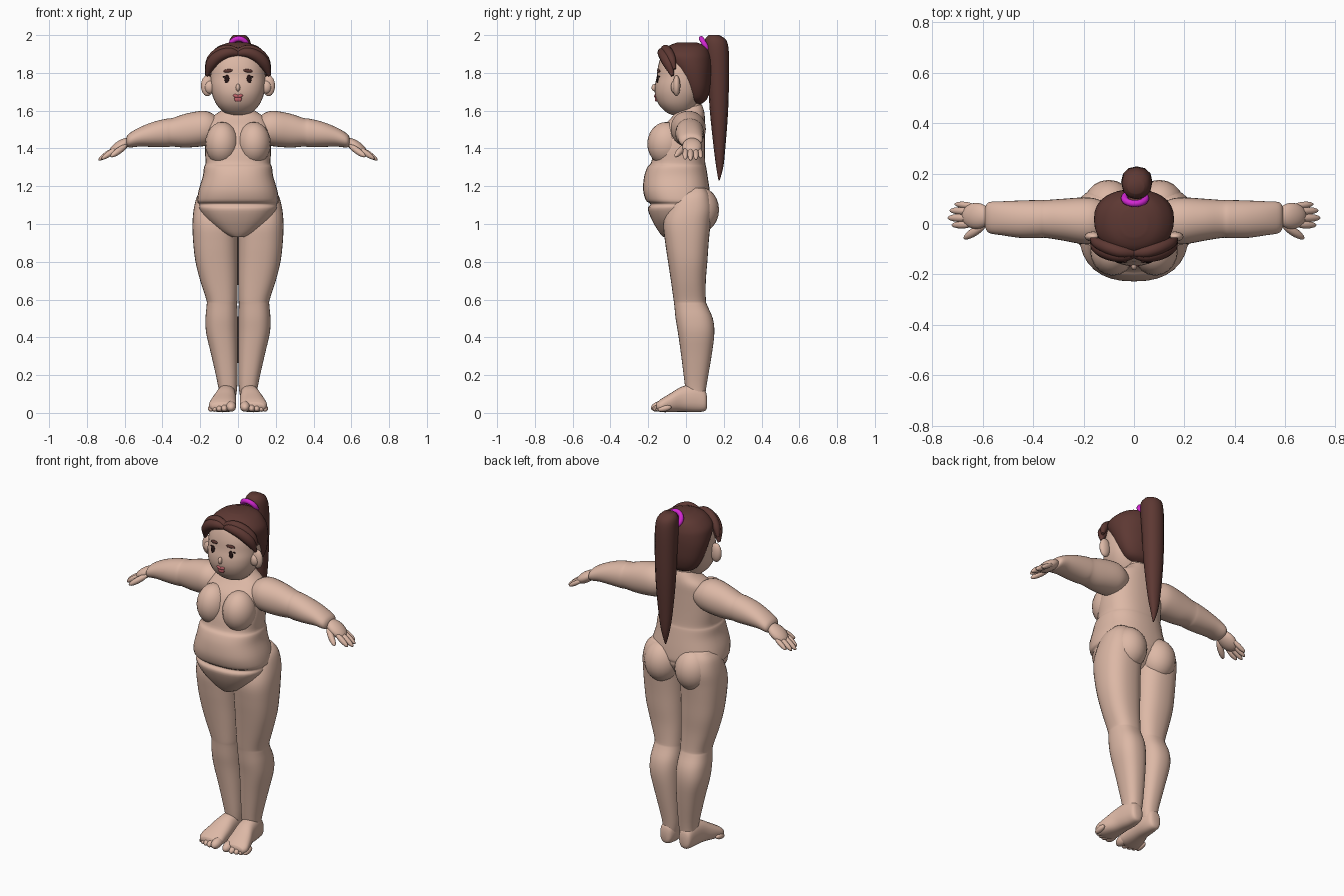
import bpy, bmesh
from math import sin, cos, pi, radians
from mathutils import Vector, Matrix


def material(name, rgb):
    m = bpy.data.materials.new(name)
    m.diffuse_color = (*rgb, 1)
    return m


SKIN = material("skin", (0.72, 0.48, 0.38))
HAIR = material("hair", (0.11, 0.04, 0.033))
TIE = material("tie", (0.65, 0.02, 0.65))
DARK = material("dark", (0.02, 0.008, 0.008))
LIPS = material("lips", (0.55, 0.13, 0.15))


def finish(name, bm, mat, mirror):
    bmesh.ops.recalc_face_normals(bm, faces=bm.faces)
    for f in bm.faces:
        f.smooth = True
    me = bpy.data.meshes.new(name)
    bm.to_mesh(me)
    bm.free()
    me.materials.append(mat)
    ob = bpy.data.objects.new(name, me)
    bpy.context.collection.objects.link(ob)
    if mirror:
        ob.modifiers.new("mirror", "MIRROR").use_mirror_merge = False
    return ob


def spline(rows, steps):
    """Catmull-Rom interpolation of rows of numbers."""
    out = []
    for i in range(len(rows) - 1):
        a, b, c, d = (rows[max(0, min(len(rows) - 1, i + k))] for k in (-1, 0, 1, 2))
        for s in range(steps):
            t = s / steps
            out.append([0.5 * (2 * q + (r - p) * t + (2 * p - 5 * q + 4 * r - w) * t * t
                               + (3 * q - p - 3 * r + w) * t ** 3)
                        for p, q, r, w in zip(a, b, c, d)])
    return out + [list(rows[-1])]


def loft(name, axis, rows, mat, mirror=False, n=32, power=2.2, steps=4):
    """Rows: position on axis, then low/high extents on the other two axes."""
    bm = bmesh.new()
    rings = []
    for t, a0, a1, b0, b1 in spline(rows, steps):
        ring = []
        for k in range(n):
            c, s = cos(2 * pi * k / n), sin(2 * pi * k / n)
            u = abs(c) ** (2 / power) * (1 if c > 0 else -1)
            v = abs(s) ** (2 / power) * (1 if s > 0 else -1)
            co = [(a0 + a1) / 2 + u * (a1 - a0) / 2, (b0 + b1) / 2 + v * (b1 - b0) / 2]
            co.insert("xyz".index(axis), t)
            ring.append(bm.verts.new(co))
        rings.append(ring)
    for r, q in zip(rings, rings[1:]):
        for k in range(n):
            bm.faces.new((r[k], r[(k + 1) % n], q[(k + 1) % n], q[k]))
    bm.faces.new(rings[0])
    bm.faces.new(rings[-1])
    return finish(name, bm, mat, mirror)


def blobs(name, items, mat, mirror=False):
    """Items: (centre, radii, optional long-axis direction for local x)."""
    bm = bmesh.new()
    for c, r, *d in items:
        rot = Vector(d[0]).to_track_quat("X", "Z").to_matrix().to_4x4() if d else Matrix()
        m = Matrix.Translation(c) @ rot @ Matrix.Diagonal((*r, 1))
        bmesh.ops.create_uvsphere(bm, u_segments=20, v_segments=12, radius=1, matrix=m)
    return finish(name, bm, mat, mirror)


def capsule(p, q, r):
    p, q = Vector(p), Vector(q)
    return ((p + q) / 2, ((q - p).length / 2 + r, r, r), q - p)


# Torso with belly folds
def sym(z, w, f, b):
    return (z, -w, w, f, b)


loft("torso", "z", [
    sym(.93, .03, -.12, -.05), sym(.96, .09, -.145, 0), sym(1.02, .165, -.18, .08),
    sym(1.08, .205, -.202, .12), sym(1.105, .207, -.188, .125), sym(1.125, .216, -.212, .13),
    sym(1.18, .208, -.227, .125), sym(1.25, .187, -.222, .115), sym(1.3, .18, -.205, .107),
    sym(1.325, .172, -.185, .102), sym(1.4, .175, -.17, .1), sym(1.5, .168, -.135, .1),
    sym(1.56, .145, -.08, .1), sym(1.6, .09, -.05, .095), sym(1.63, .06, -.04, .085)],
    SKIN, power=2.4)
loft("neck", "z", [sym(1.5, .1, -.07, .09), sym(1.57, .08, -.055, .09), sym(1.6, .07, -.05, .085),
                   sym(1.68, .068, -.05, .08)], SKIN)
blobs("chest", [((.084, -.105, 1.425), (.09, .1, .115))], SKIN, True)

# Legs, seat, feet
loft("leg", "z", [
    (.07, .015, .1, .005, .1), (.14, .004, .105, -.005, .108), (.3, .001, .14, -.025, .135),
    (.42, .001, .168, -.042, .15), (.5, .001, .172, -.055, .142), (.57, .004, .166, -.062, .112),
    (.6, .003, .168, -.066, .105), (.7, .001, .2, -.08, .105), (.8, .001, .225, -.095, .113),
    (.9, .001, .237, -.11, .12), (1, .001, .241, -.12, .13), (1.08, .005, .234, -.1, .14),
    (1.15, .03, .215, -.06, .125), (1.19, .06, .18, 0, .1)], SKIN, True, power=2.4)
blobs("seat", [((.1, .075, 1.075), (.1, .1, .12))], SKIN, True)
loft("foot", "y", [
    (.112, .045, .08, .03, .08), (.1, .025, .098, .01, .12), (.05, .012, .108, .004, .15),
    (-.02, .01, .12, .006, .14), (-.08, .01, .142, .004, .105), (-.13, .012, .154, .004, .075),
    (-.155, .03, .14, .012, .055)], SKIN, True, n=24, power=2.4)
toes = [(.037, -.175, .027), (.072, -.172, .019), (.099, -.165, .018), (.123, -.155, .017), (.143, -.143, .016)]
blobs("toes", [capsule((x, y + .05, r + .012), (x, y + r * .6, r + .003), r) for x, y, r in toes], SKIN, True)

# Arms and hands
loft("arm", "x", [
    (.1, -.05, .08, 1.45, 1.56), (.15, -.075, .1, 1.42, 1.592), (.2, -.08, .105, 1.41, 1.598),
    (.28, -.066, .1, 1.405, 1.583), (.35, -.055, .095, 1.41, 1.56), (.38, -.056, .095, 1.407, 1.557),
    (.45, -.055, .093, 1.408, 1.54), (.52, -.045, .09, 1.41, 1.512), (.575, -.035, .086, 1.405, 1.48),
    (.59, -.01, .065, 1.415, 1.46)], SKIN, True, power=2.1)
blobs("palm", [((.625, .032, 1.41), (.068, .052, .03), (.8, 0, -.55))], SKIN, True)
blobs("fingers", [
    capsule((.65, -.002, 1.395), (.71, -.004, 1.352), .015),
    capsule((.65, .024, 1.397), (.725, .024, 1.347), .016),
    capsule((.65, .05, 1.395), (.718, .053, 1.35), .015),
    capsule((.64, .072, 1.395), (.7, .078, 1.357), .013),
    capsule((.6, -.01, 1.41), (.662, -.05, 1.365), .017)], SKIN, True)

# Head and ears
head = loft("head", "z", [
    sym(1.578, .03, -.075, -.01), sym(1.592, .075, -.105, .03), sym(1.63, .112, -.142, .06),
    sym(1.68, .135, -.163, .09), sym(1.73, .145, -.165, .1), sym(1.78, .146, -.155, .105),
    sym(1.84, .142, -.147, .105), sym(1.9, .12, -.125, .09), sym(1.94, .07, -.08, .05)], SKIN)
blobs("ear", [((.162, -.05, 1.732), (.034, .02, .055)), ((.15, -.058, 1.725), (.028, .022, .035))], SKIN, True)

# Facial features placed on the head surface
bpy.context.view_layer.update()


def on_face(x, z):
    return head.ray_cast(Vector((x, -1, z)), Vector((0, 1, 0)))[1]


blobs("eye", [(on_face(.058, 1.765), (.013, .006, .024)),
              (on_face(.073, 1.78), (.009, .004, .004))], DARK, True)
blobs("eyebrow", [(on_face(.053, 1.811), (.026, .007, .009), (1, .25, -.1))], HAIR, True)
blobs("nose", [(on_face(0, 1.722), (.012, .017, .02))], SKIN)
blobs("lips", [(on_face(.011, 1.678), (.016, .007, .009), (1, .1, .3)),
               (on_face(.006, 1.662), (.014, .008, .014))], LIPS, True)

# Hair cap
loft("hair_cap", "z", [
    sym(1.635, .05, .02, .08), sym(1.66, .1, 0, .11), sym(1.72, .135, -.03, .13),
    sym(1.8, .155, -.07, .137), sym(1.86, .158, -.11, .137), sym(1.9, .147, -.122, .13),
    sym(1.94, .105, -.095, .11), sym(1.96, .05, -.05, .06)], HAIR)

# Rolled fringe swept to each side
curve = bpy.data.curves.new("fringe", "CURVE")
curve.dimensions = "3D"
curve.bevel_depth = 1
curve.bevel_resolution = 3
curve.use_fill_caps = True
for path in ([(-.005, -.118, 1.9, .014), (.045, -.125, 1.908, .026), (.1, -.112, 1.888, .031),
              (.142, -.09, 1.845, .029), (.166, -.072, 1.785, .008)],
             [(0, -.115, 1.915, .016), (.05, -.11, 1.925, .024), (.1, -.095, 1.91, .026),
              (.145, -.075, 1.87, .022), (.168, -.06, 1.82, .008)]):
    pts = spline(path, 4)
    sp = curve.splines.new("POLY")
    sp.points.add(len(pts) - 1)
    for p, (x, y, z, r) in zip(sp.points, pts):
        p.co = (x, y, z, 1)
        p.radius = r
    sp.use_smooth = True
curve.materials.append(HAIR)
fringe = bpy.data.objects.new("fringe", curve)
bpy.context.collection.objects.link(fringe)
fringe.modifiers.new("mirror", "MIRROR").use_mirror_merge = False

# Ponytail and its tie
loft("ponytail", "z", [
    (1.23, .008, .014, .172, .178), (1.3, -.012, .03, .16, .197), (1.4, -.028, .047, .147, .208),
    (1.6, -.044, .065, .126, .223), (1.8, -.05, .072, .113, .228), (1.92, -.05, .072, .1, .226),
    (1.975, -.044, .062, .1, .212), (2, -.025, .04, .12, .175)], HAIR, n=12)
bpy.ops.mesh.primitive_torus_add(major_radius=.042, minor_radius=.014, major_segments=24, minor_segments=10,
                                 location=(.004, .102, 1.945), rotation=(radians(-60), 0, 0))
tie = bpy.context.object
tie.name = "hair_tie"
tie.data.materials.append(TIE)
bpy.ops.object.shade_smooth()
